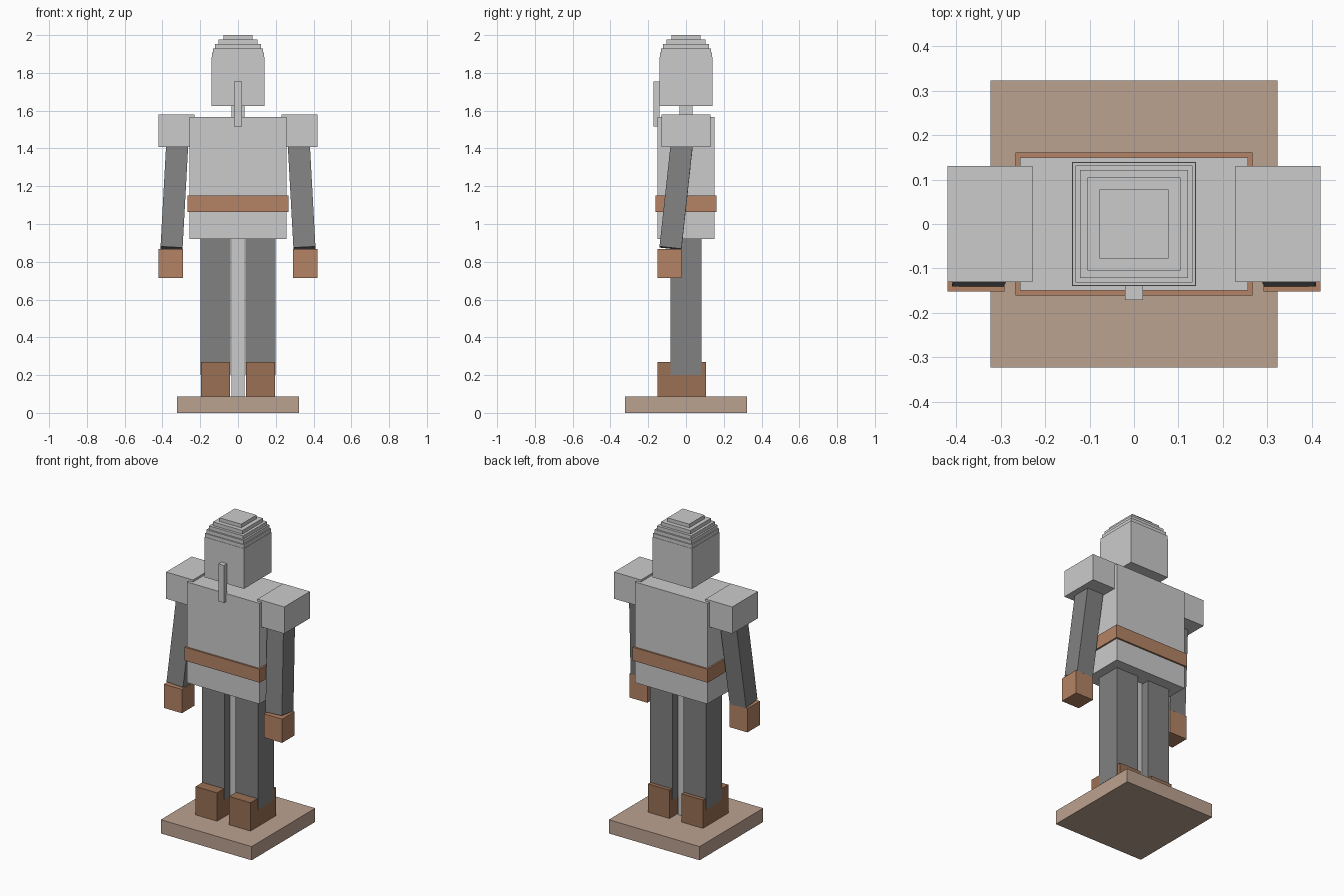
import bpy
import math
from mathutils import Vector

if "Cube" in bpy.data.objects:
    bpy.data.objects.remove(bpy.data.objects["Cube"])


def colour(name, rgb):
    m = bpy.data.materials.new(name)
    m.diffuse_color = (*rgb, 1)
    m.use_nodes = True
    m.node_tree.nodes["Principled BSDF"].inputs["Base Color"].default_value = m.diffuse_color
    return m


leather = colour("leather", (0.46, 0.23, 0.13))
boot_leather = colour("boot_leather", (0.32, 0.16, 0.09))
wood = colour("wood", (0.50, 0.36, 0.28))
cloth = colour("cloth", (0.22, 0.22, 0.22))


def box(name, x, y, z, mat=None):
    """Box from (min, max) ranges along each axis."""
    bpy.ops.mesh.primitive_cube_add(size=1)
    ob = bpy.context.object
    ob.name = name
    ob.location = [(a + b) / 2 for a, b in (x, y, z)]
    ob.scale = [b - a for a, b in (x, y, z)]
    if mat:
        ob.data.materials.append(mat)
    return ob


def limb(name, top, bottom, width, mat):
    """Square bar running between two points."""
    top, bottom = Vector(top), Vector(bottom)
    axis = top - bottom
    ob = box(name, (0, width), (0, width), (0, axis.length), mat)
    ob.location = (top + bottom) / 2
    ob.rotation_euler = (math.atan2(-axis.y, axis.z),
                         math.asin(axis.x / axis.length), 0)
    return ob


# Stand: plinth and upright pole that also forms the neck
box("plinth", (-0.323, 0.323), (-0.323, 0.323), (0, 0.088), wood)
box("pole", (-0.034, 0.034), (-0.034, 0.034), (0.05, 1.65))

# Torso and belt
box("torso", (-0.257, 0.257), (-0.15, 0.15), (0.92, 1.567))
box("belt", (-0.267, 0.267), (-0.161, 0.161), (1.064, 1.15), leather)

# Paired limbs
for side, s in (("left", 1), ("right", -1)):
    def across(a, b):
        return tuple(sorted((a * s, b * s)))
    box(side + "_boot", across(0.042, 0.195), (-0.152, 0.107), (0.08, 0.27), boot_leather)
    box(side + "_leg", across(0.039, 0.199), (-0.082, 0.082), (0.2, 0.95), cloth)
    box(side + "_shoulder", across(0.229, 0.42), (-0.13, 0.13), (1.408, 1.58))
    box(side + "_hand", across(0.292, 0.42), (-0.152, -0.024), (0.715, 0.868), leather)
    limb(side + "_arm", (0.318 * s, -0.015, 1.49), (0.352 * s, -0.082, 0.872), 0.117, cloth)

# Helmet: square head with a stepped dome following a quarter circle
R, Z0, STEPS = 0.14, 1.86, 6
box("helmet", (-R, R), (-R, R), (1.625, Z0))
for k in range(STEPS):
    r = R * math.sqrt(1 - (k / STEPS) ** 2)
    box(f"dome_step_{k + 1}", (-r, r), (-r, r),
        (Z0 + R * k / STEPS, Z0 + R * (k + 1) / STEPS))

# Nose guard
box("nose_guard", (-0.02, 0.02), (-0.171, -0.139), (1.515, 1.755))
